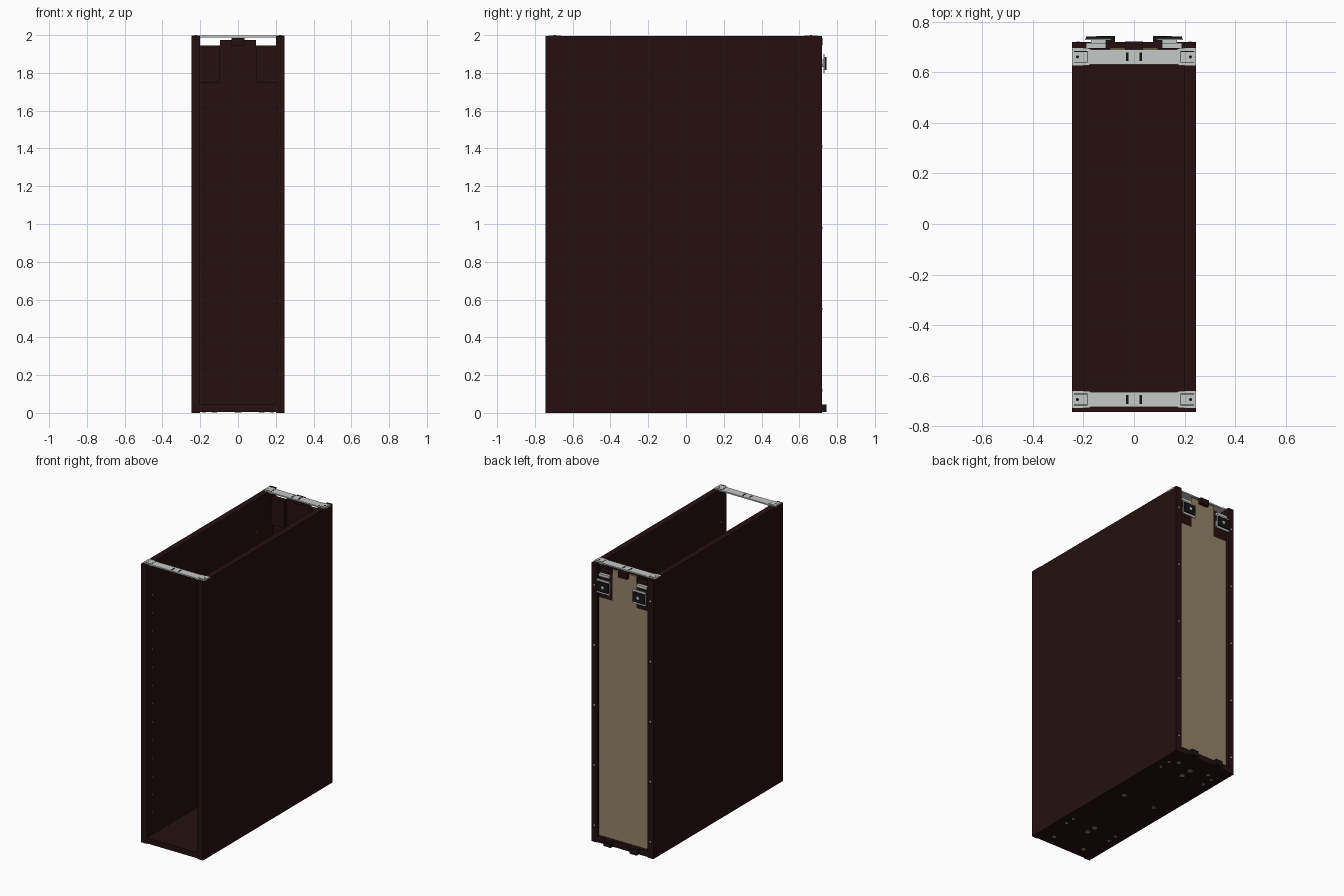
import bpy
import bmesh
from mathutils import Vector, Matrix

if "Cube" in bpy.data.objects:
    bpy.data.objects.remove(bpy.data.objects["Cube"], do_unlink=True)


def make_material(name, rgb):
    m = bpy.data.materials.new(name)
    m.use_nodes = True
    m.diffuse_color = (*rgb, 1)
    m.node_tree.nodes["Principled BSDF"].inputs["Base Color"].default_value = (*rgb, 1)
    return m


BROWN = make_material("dark brown", (0.018, 0.005, 0.0048))
BEIGE = make_material("beige board", (0.30, 0.23, 0.145))
METAL = make_material("light metal", (0.55, 0.58, 0.565))
BLACK = make_material("black fitting", (0.008, 0.006, 0.006))


def finish(name, bm, *mats):
    bmesh.ops.recalc_face_normals(bm, faces=bm.faces)
    mesh = bpy.data.meshes.new(name)
    bm.to_mesh(mesh)
    bm.free()
    for m in mats:
        mesh.materials.append(m)
    ob = bpy.data.objects.new(name, mesh)
    bpy.context.collection.objects.link(ob)
    return ob


def box(name, xs, ys, zs, mat):
    """Box from its extents along each axis."""
    bm = bmesh.new()
    lo, hi = Vector((xs[0], ys[0], zs[0])), Vector((xs[1], ys[1], zs[1]))
    size = hi - lo
    bmesh.ops.create_cube(bm, size=1, matrix=Matrix.Translation((lo + hi) / 2)
                          @ Matrix.Diagonal((*size, 1)))
    return finish(name, bm, mat)


def prism(name, outline, base, up, mats):
    """Extrude an outline of 3D points along a vector."""
    bm = bmesh.new()
    face = bm.faces.new([bm.verts.new(p) for p in outline])
    out = bmesh.ops.extrude_face_region(bm, geom=[face])
    verts = [v for v in out["geom"] if isinstance(v, bmesh.types.BMVert)]
    bmesh.ops.translate(bm, verts=verts, vec=up)
    bmesh.ops.translate(bm, verts=bm.verts, vec=base)
    return finish(name, bm, *mats)


def discs(name, points, axis, radius, mat, depth=0.004):
    """Row of small round caps sharing one axis."""
    bm = bmesh.new()
    turn = Vector((0, 0, 1)).rotation_difference(Vector(axis)).to_matrix().to_4x4()
    for p in points:
        bmesh.ops.create_cone(bm, cap_ends=True, segments=12, radius1=radius,
                              radius2=radius, depth=depth,
                              matrix=Matrix.Translation(p) @ turn)
    return finish(name, bm, mat)


HALF, INNER = 0.245, 0.2
FRONT, BACK, TOP = -0.745, 0.72, 1.994

# Carcass
for side, s in (("left", 1), ("right", -1)):
    box(side + "_side_panel", sorted((s * INNER, s * HALF)), (FRONT, BACK), (0, TOP), BROWN)
box("bottom_panel", (-INNER, INNER), (FRONT, BACK), (0.004, 0.045), BROWN)

# Back panel with a raised tongue between the corner notches
half = [(INNER, 0.045), (INNER, 1.75), (0.095, 1.75), (0.095, 1.975)]
outline = half + [(-x, z) for x, z in reversed(half)]
back = prism("back_panel", [(x, 0, z) for x, z in outline],
             (0, 0.682, 0), (0, 0.014, 0), (BEIGE, BROWN))
for f in back.data.polygons:
    f.material_index = 1 if f.normal.y < -0.5 else 0
box("back_panel_clip", (-0.035, 0.035), (0.67, 0.722), (1.945, 1.985), BROWN)

# Top rails
for name, y in (("front", -0.695), ("back", 0.662)):
    quarter = [(HALF, 0.034), (0.18, 0.034), (0.17, 0.03)]
    upper = quarter + [(-x, d) for x, d in reversed(quarter)]
    ring = upper + [(x, -d) for x, d in reversed(upper)]
    prism(name + "_top_rail", [(x, d, 0) for x, d in ring],
          (0, y, 1.988), (0, 0, 0.009), (METAL,))
    for s in (1, -1):
        end = name + ("_left" if s > 0 else "_right")
        # Outlined end bracket with its screw, and a slot near the middle
        box(end + "_bracket_rim", sorted((s * 0.184, s * 0.237)),
            (y - 0.023, y + 0.023), (1.996, 1.998), BLACK)
        box(end + "_bracket_plate", sorted((s * 0.187, s * 0.239)),
            (y - 0.02, y + 0.02), (1.996, 1.999), METAL)
        box(end + "_rail_slot", sorted((s * 0.021, s * 0.031)),
            (y - 0.017, y + 0.017), (1.996, 1.998), BLACK)
        discs(end + "_rail_screw", [(s * 0.224, y, 1.998)], (0, 0, 1), 0.006, BLACK)

# Hangers in the back corners and clips at the foot
for side, s in (("left", 1), ("right", -1)):
    def part(name, x0, x1, ys, zs, mat):
        box(f"{side}_{name}", sorted((s * x0, s * x1)), ys, zs, mat)

    part("hanger_housing", 0.095, INNER, (0.66, 0.696), (1.75, 1.945), BROWN)
    part("hanger_body", 0.11, 0.17, (0.69, 0.732), (1.83, 1.87), METAL)
    part("hanger_plate", 0.092, 0.195, (0.728, 0.734), (1.8, 1.9), METAL)
    part("hanger_cover", 0.098, 0.19, (0.733, 0.743), (1.815, 1.885), BLACK)
    part("hanger_hook", 0.11, 0.19, (0.694, 0.716), (1.91, 1.93), METAL)
    discs(side + "_hanger_screw", [(s * 0.14, 0.743, 1.85)], (0, 1, 0), 0.011, METAL)
    part("foot_clip", 0.075, 0.13, (0.715, 0.745), (0.004, 0.045), BLACK)

    # Pin holes inside, and screws along the back edge
    pins = [(s * INNER, y, 0.2 + 0.13 * i) for i in range(13) for y in (-0.68, 0.5)]
    discs(side + "_shelf_pins", pins, (1, 0, 0), 0.004, METAL, 0.003)
    screws = [(s * 0.222, BACK, 0.12 + 0.43 * i) for i in range(5)]
    discs(side + "_back_screws", screws, (0, 1, 0), 0.006, METAL)

# Caps under the bottom panel
rows = (-0.47, -0.40, 0.49, 0.57)
discs("bottom_middle_caps", [(0, y, 0.003) for y in rows], (0, 0, 1), 0.018, BEIGE)
discs("bottom_edge_caps", [(s * 0.18, y, 0.003) for y in rows for s in (1, -1)],
      (0, 0, 1), 0.011, BEIGE)
discs("bottom_fixing_caps", [(s * 0.125, y, 0.003) for y in (-0.66, 0.05, 0.605)
                             for s in (1, -1)], (0, 0, 1), 0.014, BEIGE)
